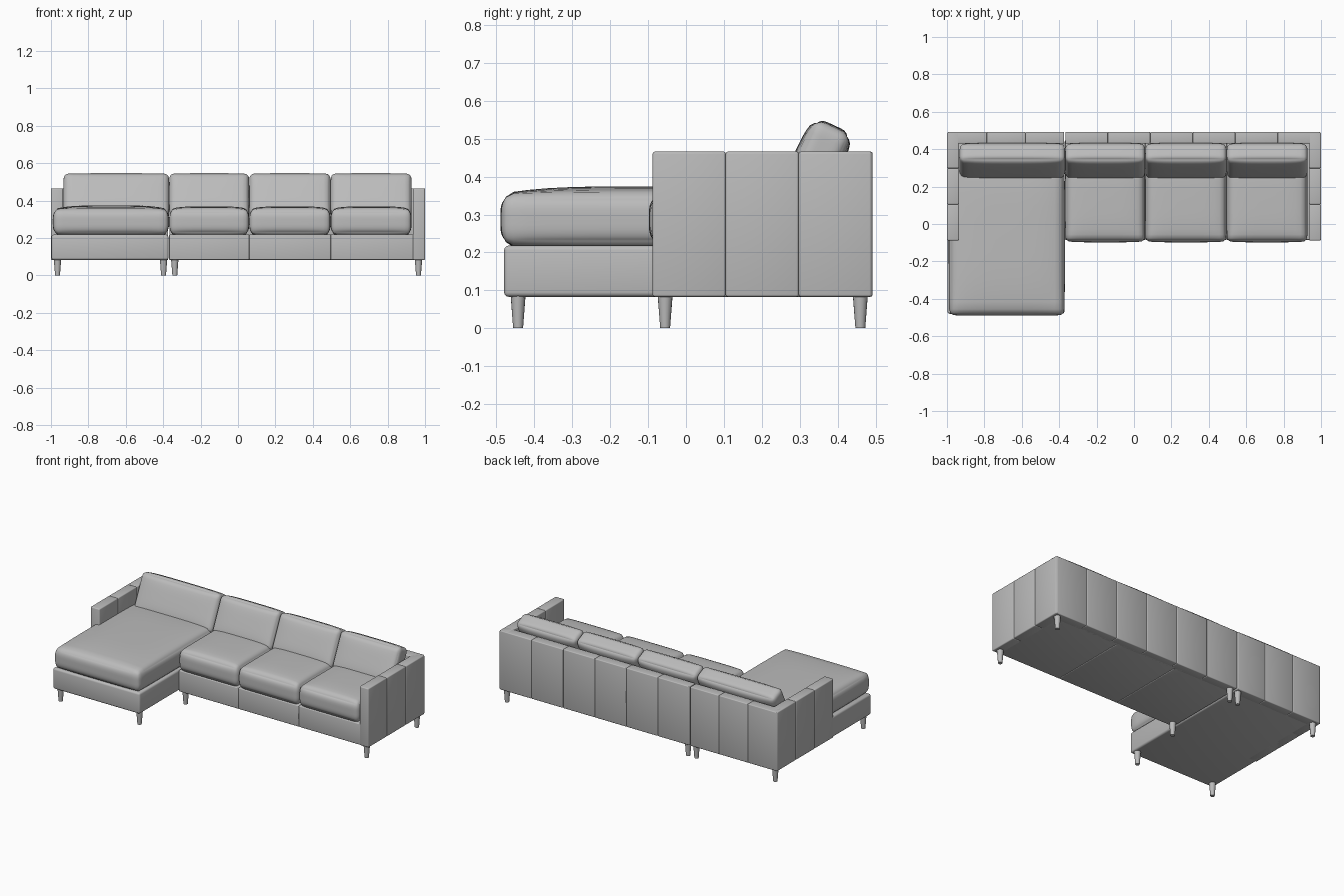
import bpy, bmesh, math
from mathutils import Vector, Matrix

if "Cube" in bpy.data.objects:
    bpy.data.objects.remove(bpy.data.objects["Cube"])

fabric = bpy.data.materials.new("grey fabric")
fabric.diffuse_color = (0.5, 0.5, 0.5, 1)
fabric.use_nodes = True
fabric.node_tree.nodes["Principled BSDF"].inputs["Base Color"].default_value = fabric.diffuse_color


def finish(bm, name, angle=40):
    bmesh.ops.recalc_face_normals(bm, faces=bm.faces)
    me = bpy.data.meshes.new(name)
    bm.to_mesh(me)
    bm.free()
    me.materials.append(fabric)
    ob = bpy.data.objects.new(name, me)
    bpy.context.collection.objects.link(ob)
    bpy.ops.object.select_all(action='DESELECT')
    ob.select_set(True)
    bpy.context.view_layer.objects.active = ob
    bpy.ops.object.shade_smooth_by_angle(angle=math.radians(angle))
    return ob


def add_box(bm, lo, hi, bevel):
    lo, hi = Vector(lo), Vector(hi)
    part = bmesh.new()
    m = Matrix.Translation((lo + hi) / 2) @ Matrix.Diagonal((*(hi - lo), 1))
    bmesh.ops.create_cube(part, size=1, matrix=m)
    bmesh.ops.bevel(part, geom=part.edges[:], offset=bevel, segments=3,
                    profile=0.5, affect='EDGES')
    tmp = bpy.data.meshes.new("tmp")
    part.to_mesh(tmp)
    part.free()
    bm.from_mesh(tmp)
    bpy.data.meshes.remove(tmp)


def panelled(name, axis, cuts, lo, hi, bevel):
    """Row of upholstered panels; the bevels between them read as seams."""
    bm = bmesh.new()
    for a, b in zip(cuts, cuts[1:]):
        l, h = list(lo), list(hi)
        l[axis], h[axis] = a, b
        add_box(bm, l, h, bevel)
    return finish(bm, name)


def cushion(name, size, centre, radius, crown, tilt=0):
    """Rounded box with swollen faces, tilted about x."""
    bm = bmesh.new()
    bmesh.ops.create_cube(bm, size=2)
    bmesh.ops.subdivide_edges(bm, edges=bm.edges[:], cuts=15, use_grid_fill=True)
    half = [s / 2 for s in size]
    for v in bm.verts:
        u = [math.sin(c * math.pi / 2) for c in v.co]
        p = [u[k] * half[k] for k in range(3)]
        inner = [max(-half[k] + radius[k], min(half[k] - radius[k], p[k])) for k in range(3)]
        d = Vector([(p[k] - inner[k]) / radius[k] for k in range(3)])
        if d.length > 1e-6:
            d *= max(abs(c) for c in d) / d.length
        for k in range(3):
            i, j = (k + 1) % 3, (k + 2) % 3
            swell = crown[k] * u[k] * (1 - u[i] ** 4) * (1 - u[j] ** 4)
            v.co[k] = inner[k] + d[k] * radius[k] + swell
    bm.transform(Matrix.Translation(centre) @ Matrix.Rotation(tilt, 4, 'X'))
    return finish(bm, name, 60)


def spread(a, b, n):
    return [a + (b - a) * i / n for i in range(n + 1)]


Z0, TOP = 0.083, 0.466
SPLIT = -0.37                        # joint between chaise and sofa
seams = [SPLIT + 0.002, 0.06, 0.495, 0.928]

# Bases
panelled("chaise_base", 0, [-0.997, SPLIT - 0.002], (0, -0.48, Z0), (0, 0.45, 0.218), 0.012)
panelled("sofa_base", 0, seams[:3] + [0.95], (0, -0.085, Z0), (0, 0.45, 0.22), 0.005)

# Arms
arm_cuts = spread(-0.088, 0.49, 3)
panelled("left_arm", 1, arm_cuts, (-1, 0, Z0), (-0.935, 0, TOP), 0.006)
panelled("right_arm", 1, arm_cuts, (0.935, 0, Z0), (1, 0, TOP), 0.006)

# Back rests
panelled("chaise_back", 0, spread(-0.995, SPLIT - 0.003, 3),
         (0, 0.43, Z0), (0, 0.492, TOP), 0.005)
panelled("sofa_back", 0, spread(SPLIT + 0.003, 0.995, 6),
         (0, 0.43, Z0), (0, 0.492, TOP), 0.005)

# Seat cushions
cushion("chaise_seat_cushion", (0.615, 0.84, 0.135), (-0.68, -0.067, 0.287),
        (0.028, 0.028, 0.05), (0.003, 0.003, 0.02))
for i, (a, b) in enumerate(zip(seams, seams[1:])):
    cushion(f"seat_cushion_{i + 1}", (b - a - 0.004, 0.44, 0.135), ((a + b) / 2, 0.127, 0.287),
            (0.025, 0.025, 0.05), (0.002, 0.005, 0.015))

# Back cushions, leaning against the back rests
back_edges = [-0.933] + seams
for i, (a, b) in enumerate(zip(back_edges, back_edges[1:])):
    cushion(f"back_cushion_{i + 1}", (b - a - 0.004, 0.105, 0.24), ((a + b) / 2, 0.338, 0.421),
            (0.02, 0.03, 0.025), (0.002, 0.012, 0.006), -math.radians(25))

# Tapered legs
spots = [(x, y) for x in (-0.965, -0.398) for y in (-0.443, 0.46)]
spots += [(x, y) for x in (-0.338, 0.965) for y in (-0.055, 0.46)]
for i, (x, y) in enumerate(spots):
    bm = bmesh.new()
    bmesh.ops.create_cone(bm, cap_ends=True, segments=16, radius1=0.013, radius2=0.02,
                          depth=0.09, matrix=Matrix.Translation((x, y, 0.045)))
    finish(bm, f"leg_{i + 1}")
